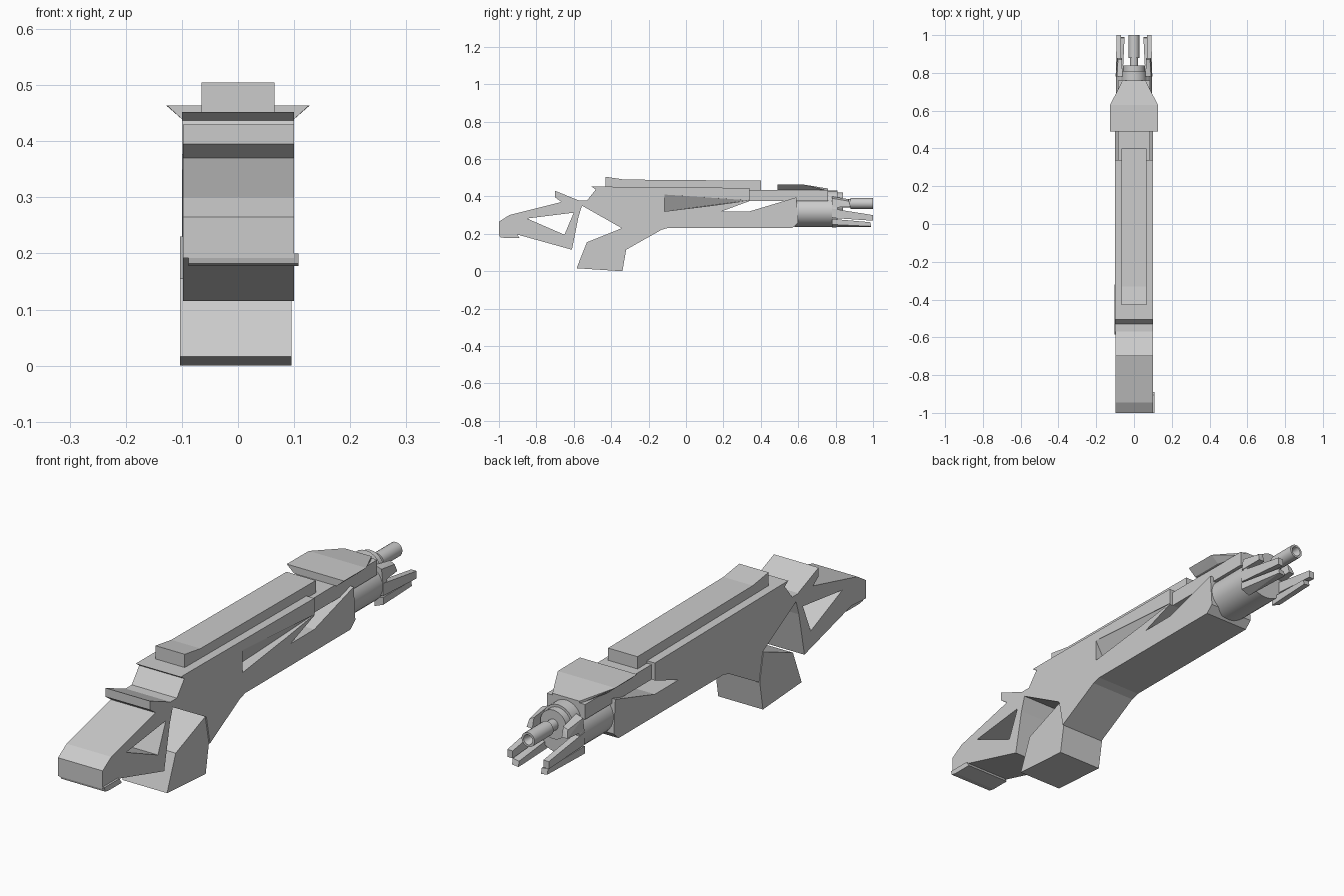
import bpy, bmesh
from math import radians

if "Cube" in bpy.data.objects:
    bpy.data.objects.remove(bpy.data.objects["Cube"])


def finish(name, bm):
    bmesh.ops.recalc_face_normals(bm, faces=bm.faces)
    me = bpy.data.meshes.new(name)
    bm.to_mesh(me)
    bm.free()
    ob = bpy.data.objects.new(name, me)
    bpy.context.collection.objects.link(ob)
    return ob


def prism(name, pts, x0, x1):
    """Side profile of (y, z) points extruded across x."""
    bm = bmesh.new()
    f = bm.faces.new([bm.verts.new((x0, y, z)) for y, z in pts])
    r = bmesh.ops.extrude_face_region(bm, geom=[f])
    vs = [v for v in r["geom"] if isinstance(v, bmesh.types.BMVert)]
    bmesh.ops.translate(bm, verts=vs, vec=(x1 - x0, 0, 0))
    return finish(name, bm)


def hull(name, pts):
    bm = bmesh.new()
    for p in pts:
        bm.verts.new(p)
    bmesh.ops.convex_hull(bm, input=bm.verts)
    return finish(name, bm)


def lathe(name, rings, z, n=24, sx=1.0):
    """Revolve (y, radius) rings around an axis along y at height z."""
    from math import sin, cos, tau
    bm = bmesh.new()
    loops = [[bm.verts.new((sx * r * cos(tau * i / n), y, z + r * sin(tau * i / n)))
              for i in range(n)] for y, r in rings]
    for a, b in zip(loops, loops[1:]):
        for i in range(n):
            bm.faces.new((a[i], a[(i + 1) % n], b[(i + 1) % n], b[i]))
    bm.faces.new(loops[0])
    bm.faces.new(loops[-1])
    ob = finish(name, bm)
    bpy.ops.object.select_all(action='DESELECT')
    ob.select_set(True)
    bpy.context.view_layer.objects.active = ob
    bpy.ops.object.shade_smooth_by_angle(angle=radians(35))
    return ob


def cut(ob, cutter):
    m = ob.modifiers.new("cut", 'BOOLEAN')
    m.operation, m.solver, m.object = 'DIFFERENCE', 'EXACT', cutter
    cutter.hide_render = True
    cutter.hide_set(True)


# Receiver and lower handguard in one profile
body = prism("body", [(-.57, .377), (-.53, .377), (-.48, .44), (.34, .44), (.34, .375),
                      (.19, .32), (.34, .32), (.59, .395), (.60, .26), (.57, .232),
                      (-.095, .232), (-.13, .222), (-.32, .115), (-.343, .23),
                      (-.555, .35)], -.1, .1)

# Tapered scoop on the right side
scoop = hull("scoop_cutter", [(.13, -.115, .41), (.1, -.115, .41), (.13, -.115, .32),
                              (.05, -.115, .32), (.13, .338, .382), (.13, .338, .376),
                              (.098, .338, .379)])
cut(body, scoop)

# Grip
prism("grip", [(-.343, .23), (-.53, .155), (-.585, .016), (-.34, 0), (-.32, .115)], -.103, .095)

# Stock with triangular opening
stock = prism("stock", [(-1, .265), (-.945, .30), (-.665, .37), (-.70, .395), (-.70, .43),
                        (-.57, .377), (-.55, .37), (-.575, .29), (-.61, .115),
                        (-.905, .197), (-1, .192)], -.098, .1)
cut(stock, prism("stock_opening_cutter", [(-.85, .282), (-.60, .313), (-.65, .195)], -.2, .2))
prism("butt_pad", [(-1, .20), (-.995, .182), (-.97, .178), (-.89, .178), (-.905, .20)], -.088, .108)

# Top plate, rail and upper forward block
prism("top_plate", [(-.505, .452), (-.43, .452), (.34, .445), (.34, .435), (-.48, .435)], -.1, .1)
prism("top_rail", [(-.43, .44), (-.43, .505), (-.33, .49), (.40, .484), (.40, .43)], -.065, .065)
prism("forward_block", [(.3, .375), (.3, .435), (.76, .435), (.76, .375)], -.085, .085)

# Flared front sight cap
hull("front_cap", [(s * x, y, z) for s in (-1, 1) for x, y, z in
                   [(.127, .49, .464), (.127, .63, .463), (.06, .76, .442),
                    (.095, .49, .435), (.095, .63, .435), (.06, .76, .43)]])

# Barrel drum, collars and hollow muzzle tube
lathe("barrel_drum", [(.58, .083), (.81, .083)], .32, 32, 1.15)
lathe("barrel_collar", [(.60, .068), (.81, .068), (.81, .058), (.84, .058)], .363)
lathe("muzzle_tube", [(.80, .022), (.88, .022), (.88, .029), (1, .029), (1, .02), (.95, .008)], .363, 16)

# Muzzle prongs, mirrored pairs
for s, side in ((-1, "left"), (1, "right")):
    hull("long_prong_" + side, [(s * x, y, z) for x, y, z in
                                [(.06, .78, .235), (.098, .78, .25), (.06, .78, .27), (.098, .78, .28),
                                 (.05, .99, .236), (.078, .99, .24), (.05, .985, .258), (.078, .985, .262)]])
    hull("side_prong_" + side, [(s * x, y, z) for x, y, z in
                                [(.07, .78, .285), (.097, .78, .285), (.07, .78, .335), (.097, .78, .335),
                                 (.068, 1, .27), (.092, 1, .27), (.068, 1, .30), (.092, 1, .30)]])
    hull("short_prong_" + side, [(s * x, y, z) for x, y, z in
                                 [(.06, .78, .34), (.096, .78, .34), (.06, .78, .40), (.09, .78, .39),
                                  (.065, .88, .345), (.09, .88, .345), (.065, .87, .385), (.085, .87, .375)]])
